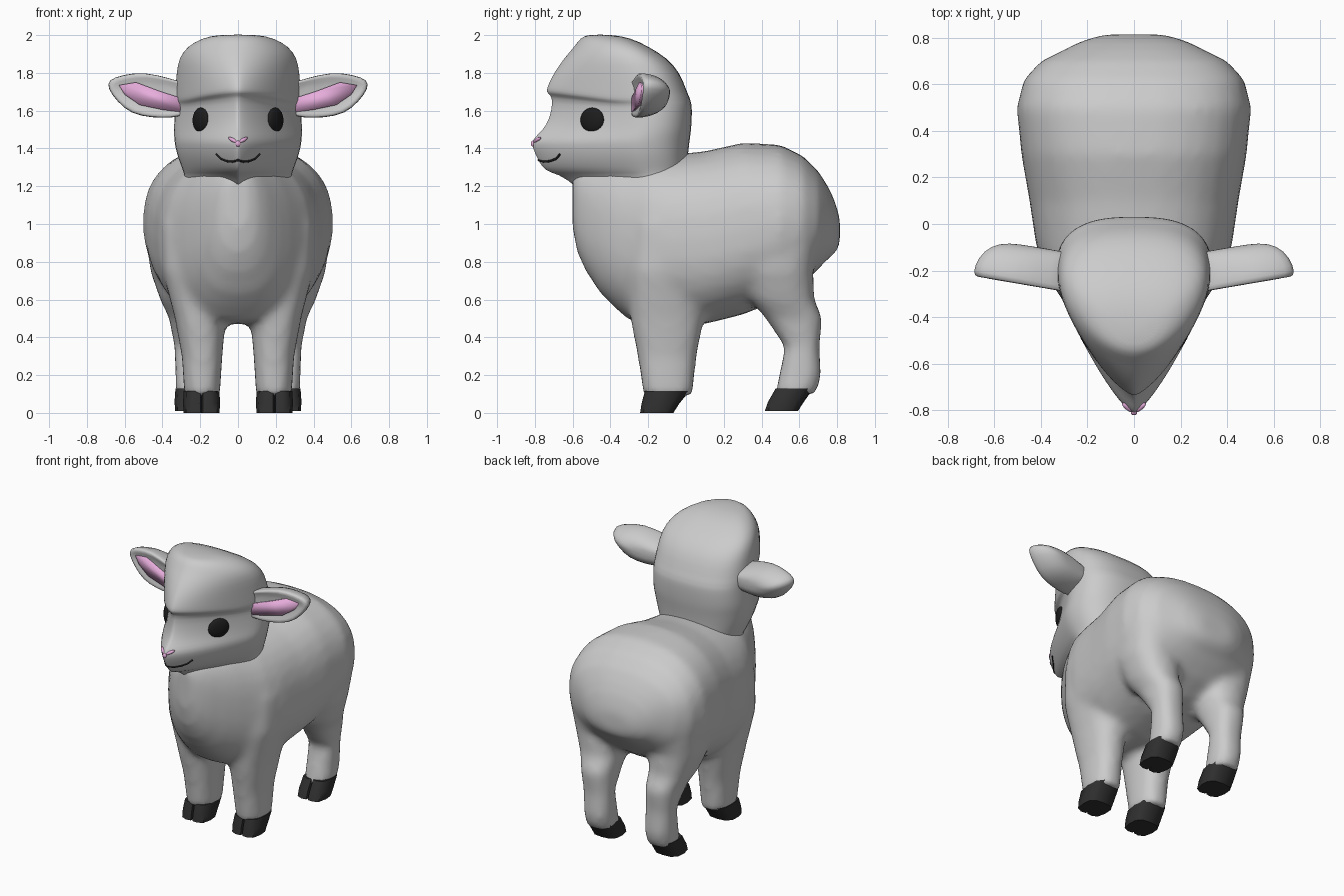
import bpy, bmesh
from math import sin, cos, pi, copysign
from mathutils import Vector, Matrix
from mathutils.bvhtree import BVHTree

if "Cube" in bpy.data.objects:
    bpy.data.objects.remove(bpy.data.objects["Cube"])


def material(name, rgb):
    m = bpy.data.materials.new(name)
    m.diffuse_color = (*rgb, 1)
    m.use_nodes = True
    m.node_tree.nodes["Principled BSDF"].inputs["Base Color"].default_value = m.diffuse_color
    return m


BLACK = material("black", (0.012, 0.012, 0.012))
HOOF = material("hoof_dark", (0.03, 0.03, 0.03))
PINK = material("pink", (0.8, 0.42, 0.72))


def loft(bm, rings):
    """Skin a stack of equal-length point rings and cap both ends."""
    vs = [[bm.verts.new(p) for p in r] for r in rings]
    for a, b in zip(vs, vs[1:]):
        for i in range(len(a)):
            j = (i + 1) % len(a)
            bm.faces.new((a[i], a[j], b[j], b[i]))
    bm.faces.new(vs[0])
    bm.faces.new(vs[-1])


def finish(name, bm, mat=None, mirror=False, subsurf=0):
    bmesh.ops.recalc_face_normals(bm, faces=bm.faces)
    me = bpy.data.meshes.new(name)
    bm.to_mesh(me)
    bm.free()
    me.polygons.foreach_set("use_smooth", [True] * len(me.polygons))
    ob = bpy.data.objects.new(name, me)
    bpy.context.collection.objects.link(ob)
    if mat:
        me.materials.append(mat)
    if mirror:
        ob.modifiers.new("mirror", 'MIRROR')
    if subsurf:
        s = ob.modifiers.new("subsurf", 'SUBSURF')
        s.levels = s.render_levels = subsurf
    return ob


def oval(n, power=2.0):
    """Unit superellipse points."""
    e = 2 / power
    return [(copysign(abs(cos(a)) ** e, cos(a)), copysign(abs(sin(a)) ** e, sin(a)))
            for a in (2 * pi * i / n for i in range(n))]


# Body: torso sections along y (y, top, bottom, half width) fused with four legs
torso = [(-.6, 1.25, .97, .06), (-.575, 1.29, .85, .11), (-.53, 1.31, .75, .16),
         (-.45, 1.33, .63, .225), (-.38, 1.35, .56, .275), (-.3, 1.36, .49, .325),
         (-.2, 1.37, .475, .385), (-.1, 1.365, .47, .42), (.1, 1.385, .47, .45),
         (.3, 1.43, .52, .485), (.5, 1.42, .6, .505), (.62, 1.36, .68, .475),
         (.7, 1.28, .76, .40), (.745, 1.21, .81, .31), (.785, 1.13, .84, .23), (.815, 1.03, .89, .13)]
# Leg sections (z, centre x, centre y, radius x, radius y)
front_leg = [(.09, .19, -.095, .095, .13), (.3, .19, -.10, .108, .157), (.5, .2, -.1, .135, .195),
             (.75, .22, -.1, .18, .22), (1.0, .24, -.09, .17, .2)]
rear_leg = [(.1, .235, .58, .095, .11), (.2, .235, .605, .097, .112), (.35, .24, .615, .098, .092),
            (.5, .25, .572, .115, .152), (.6, .268, .51, .145, .17), (.75, .285, .48, .18, .195),
            (.95, .285, .49, .205, .225), (1.15, .27, .48, .18, .2)]
bm = bmesh.new()
loft(bm, [[(w * u, y, (t + b) / 2 + (t - b) / 2 * v) for u, v in oval(32, 2.4)]
          for y, t, b, w in torso])
for leg in (front_leg, rear_leg):
    for side in (1, -1):
        loft(bm, [[(side * (cx + rx * u), cy + ry * v, z) for u, v in oval(20, 2.4)]
                  for z, cx, cy, rx, ry in leg])
body = finish("body_and_legs", bm)
rm = body.modifiers.new("fuse", 'REMESH')
rm.mode = 'VOXEL'
rm.voxel_size = 0.025
rm.use_smooth_shade = True
sm = body.modifiers.new("soften", 'SMOOTH')
sm.factor = 0.5
sm.iterations = 8


# Head: teardrop slices (z, back y, front y, half width, front taper, front roundness)
def teardrop(z, yb, yf, hw, p, q):
    ym = yb + .33 * (yf - yb)
    half = [(hw * sin(a) ** .75, ym + (yb - ym) * max(cos(a), 0) ** .75)
            for a in (pi / 2 * i / 8 for i in range(9))]
    steps = [sin(pi / 2 * j / 10) for j in range(1, 10)] + [1]
    half += [(hw * (1 - s ** p) ** q, ym + (yf - ym) * s) for s in steps]
    # droop the brow toward the sides
    drop = [.04 * min(1, (y - yf) / .35) if 1.62 < z < 1.76 else 0 for x, y in half]
    pts = [(x, y, z - d) for (x, y), d in zip(half, drop)]
    return pts + [(-x, y, h) for x, y, h in pts[-2:0:-1]]


slices = [(2.003, -.40, -.52, .10, 1.9, .5), (1.985, -.29, -.56, .19, 1.8, .5),
          (1.94, -.2, -.59, .27, 1.6, .55), (1.88, -.1, -.645, .315, 1.5, .6),
          (1.8, -.03, -.70, .328, 1.35, .65), (1.74, .005, -.73, .335, 1.25, .68),
          (1.71, .02, -.74, .337, 1.25, .7), (1.69, .025, -.735, .337, 1.25, .72),
          (1.675, .03, -.708, .335, 1.2, .8), (1.6, .033, -.712, .337, 1.15, .78),
          (1.52, .03, -.74, .342, 1.1, .78), (1.475, .025, -.785, .342, 1.05, .77),
          (1.44, .02, -.82, .34, 1.05, .75), (1.40, .015, -.812, .333, 1.05, .75),
          (1.35, .01, -.79, .32, 1.05, .75), (1.30, .01, -.763, .30, 1.05, .8),
          (1.27, .005, -.72, .29, 1.05, .85), (1.25, 0, -.63, .285, 1.05, .85),
          (1.1, -.02, -.5, .28, 1.1, .85)]
bm = bmesh.new()
loft(bm, [teardrop(*s) for s in slices])
head = finish("head", bm, subsurf=1)
bpy.context.view_layer.update()
head_tree = BVHTree.FromObject(head, bpy.context.evaluated_depsgraph_get())


def on_face(x, z):
    """Point of the face surface seen from the front at x, z."""
    return head_tree.ray_cast(Vector((x, -2, z)), Vector((0, 1, 0)))[0]


# Eyes
bm = bmesh.new()
tangent, normal = Vector((.52, .85, 0)), Vector((.85, -.52, 0))
frame = Matrix((normal, tangent, (0, 0, 1))).transposed().to_4x4()
place = Matrix.Translation(on_face(.197, 1.55)) @ frame @ Matrix.Diagonal((.026, .072, .066, 1))
bmesh.ops.create_uvsphere(bm, u_segments=24, v_segments=14, radius=1, matrix=place)
finish("eyes", bm, BLACK, mirror=True)

# Nose: two slanted nostrils meeting at a centre point
bm = bmesh.new()
for x, z, r, tilt in ((.028, 1.445, (.032, .011, .01), -.4), (.002, 1.425, (.012, .01, .016), 0)):
    m = (Matrix.Translation(on_face(x, z)) @ Matrix.Rotation(.7 if tilt else 0, 4, 'Z')
         @ Matrix.Rotation(tilt, 4, 'Y') @ Matrix.Diagonal((*r, 1)))
    bmesh.ops.create_uvsphere(bm, u_segments=14, v_segments=8, radius=1, matrix=m)
finish("nose", bm, PINK, mirror=True)

# Mouth line following the muzzle
half = [(.002, 1.338), (.03, 1.33), (.06, 1.333), (.09, 1.345), (.115, 1.37)]
pts = [on_face(-x, z) for x, z in half[::-1]] + [on_face(x, z) for x, z in half]
cu = bpy.data.curves.new("mouth", 'CURVE')
cu.dimensions = '3D'
cu.bevel_depth = 0.006
cu.use_fill_caps = True
sp = cu.splines.new('POLY')
sp.points.add(len(pts) - 1)
for p, co in zip(sp.points, pts):
    p.co = (*co, 1)
cu.materials.append(BLACK)
bpy.context.collection.objects.link(bpy.data.objects.new("mouth", cu))

# Ears: spoon shapes opening forward, with pink inside
rim = [(.26, 1.75), (.36, 1.77), (.5, 1.81), (.62, 1.79), (.69, 1.765), (.695, 1.72),
       (.645, 1.65), (.57, 1.58), (.45, 1.56), (.36, 1.56), (.26, 1.57)]
inner = [(.28, 1.66), (.42, 1.705), (.54, 1.75), (.63, 1.735), (.6, 1.685), (.52, 1.63),
         (.4, 1.605), (.28, 1.59)]


def rim_y(x):
    return -.29 + (x - .32) * .17


def ear_ring(sx, sz, dy):
    pts = [(.26 + (x - .26) * sx, 1.675 + (z - 1.675) * sz) for x, z in rim]
    return [(x, rim_y(x) + dy, z) for x, z in pts]


bm = bmesh.new()
loft(bm, [ear_ring(*r) for r in ((.85, .5, .02), (.92, .8, .005), (1, 1, .0), (.99, .98, .05),
                                 (.9, .82, .12), (.74, .5, .165), (.55, .2, .175))])
finish("ears", bm, mirror=True, subsurf=1)
bm = bmesh.new()
loft(bm, [[(x, rim_y(x) + dy, z) for x, z in inner] for dy in (.003, .03)])
finish("inner_ears", bm, PINK, mirror=True)

# Cloven hooves: notched outline, leaning forward toward the sole
side = [(.07, -.95), (.45, -1), (.85, -.8), (1, -.1), (.95, .55), (.6, .93)]
outline = [(0, -.5)] + side + [(0, 1)] + [(-x, y) for x, y in side[::-1]]
for name, cx, sections in (
        ("front_hooves", .193, ((0, -.155, .088, .095), (.05, -.135, .1, .098), (.115, -.1, .118, .095))),
        ("rear_hooves", .238, ((.01, .505, .088, .095), (.06, .53, .095, .098), (.13, .575, .1, .093)))):
    bm = bmesh.new()
    loft(bm, [[(cx + rx * u, cy + ry * v, z) for u, v in outline] for z, cy, ry, rx in sections])
    ob = finish(name, bm, HOOF, mirror=True)
    bpy.context.view_layer.objects.active = ob
    ob.select_set(True)
    bpy.ops.object.shade_smooth_by_angle(angle=0.9)
    ob.select_set(False)
